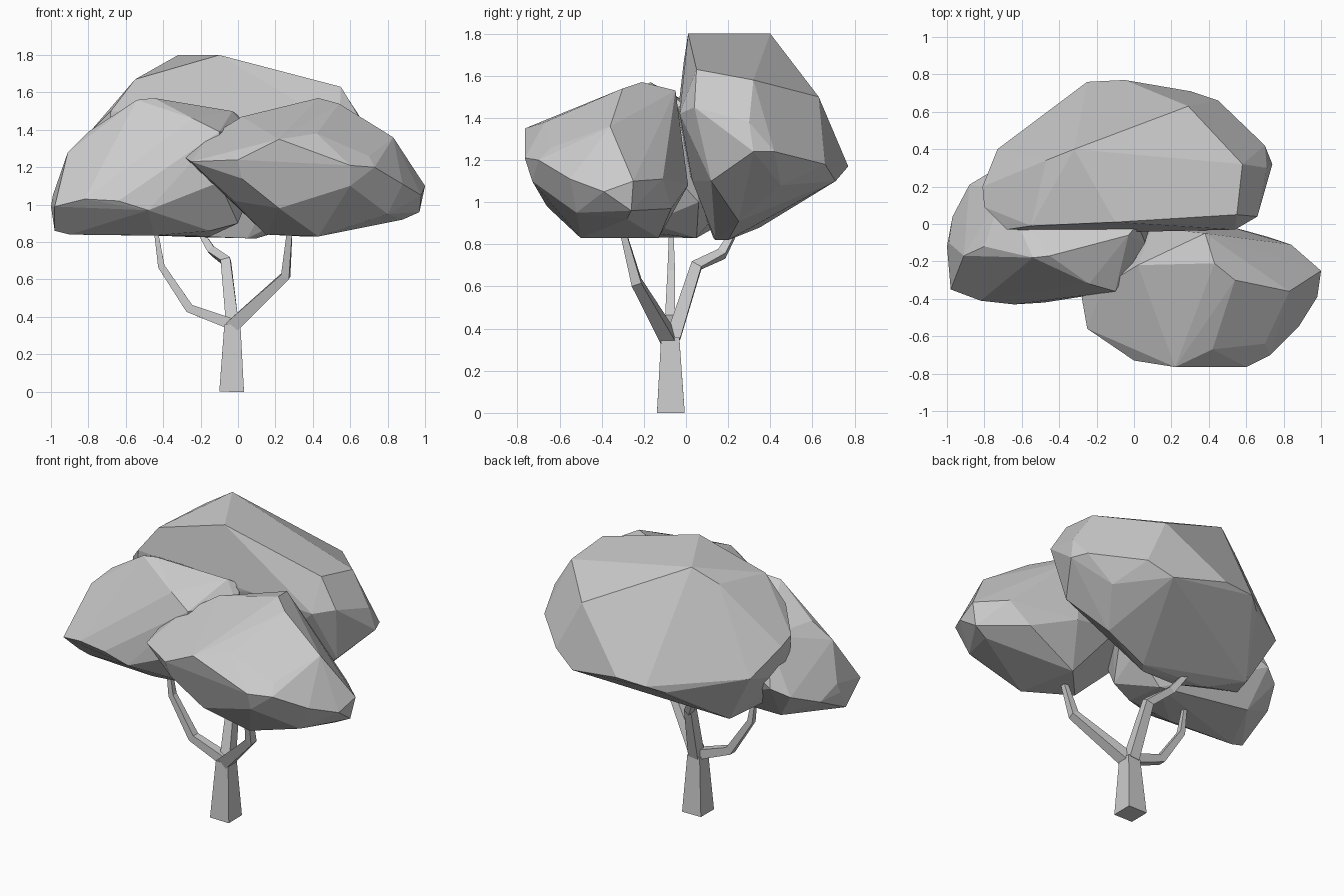
import bpy, bmesh
from mathutils import Vector


def finish(name, bm):
    bmesh.ops.recalc_face_normals(bm, faces=bm.faces)
    me = bpy.data.meshes.new(name)
    bm.to_mesh(me)
    bm.free()
    ob = bpy.data.objects.new(name, me)
    bpy.context.collection.objects.link(ob)
    return ob


def foliage(name, corners):
    """Faceted leaf clump: convex hull of its corners, near-flat faces merged."""
    bm = bmesh.new()
    for c in corners:
        bm.verts.new(c)
    res = bmesh.ops.convex_hull(bm, input=bm.verts)
    junk = [v for v in res["geom_interior"] if isinstance(v, bmesh.types.BMVert)]
    bmesh.ops.delete(bm, geom=junk, context='VERTS')
    bmesh.ops.dissolve_limit(bm, angle_limit=0.07, verts=bm.verts, edges=bm.edges)
    return finish(name, bm)


def limb(name, path, half):
    """Square tapered sweep along a bent path."""
    pts = [Vector(p) for p in path]
    bm = bmesh.new()
    rings = []
    for i, p in enumerate(pts):
        t = (pts[min(i + 1, len(pts) - 1)] - pts[max(i - 1, 0)]).normalized()
        u = Vector((0, 1, 0)).cross(t).normalized()
        w = t.cross(u)
        rings.append([bm.verts.new(p + (u * a + w * b) * half[i])
                      for a, b in ((-1, -1), (1, -1), (1, 1), (-1, 1))])
    for r, s in zip(rings, rings[1:]):
        for k in range(4):
            bm.faces.new((r[k], r[(k + 1) % 4], s[(k + 1) % 4], s[k]))
    bm.faces.new(rings[0])
    bm.faces.new(rings[-1])
    return finish(name, bm)


# Trunk and three crooked branches
limb("trunk", [(-.034, -.072, 0), (-.03, -.075, .36)], [.066, .043])
limb("left_branch", [(-.03, -.075, .36), (-.26, -.075, .445), (-.41, -.07, .67),
                     (-.445, -.07, .90)], [.030, .024, .018, .009])
limb("right_branch", [(-.03, -.08, .35), (.255, -.235, .62), (.28, -.31, .90)],
     [.036, .024, .013])
limb("back_branch", [(-.03, -.06, .36), (-.065, .05, .70), (-.14, .17, .755),
                     (-.23, .25, .90)], [.034, .026, .021, .012])

# Large rear clump
foliage("rear_foliage", [
    (-.32, .40, 1.80), (-.10, .01, 1.80), (-.55, -.01, 1.67), (-.47, .34, 1.71),
    (.55, .05, 1.63), (.58, .32, 1.58), (.29, .63, 1.50), (.66, .04, 1.45),
    (.71, .30, 1.38), (.74, .32, 1.24), (.70, .42, 1.24), (.45, .66, 1.18),
    (.30, .71, 1.10), (-.05, .77, 1.17), (-.25, .76, 1.16), (-.34, .69, 1.12),
    (-.73, .40, 1.20), (-.81, .20, 1.35), (-.80, .09, 1.38), (-.79, .10, 1.12),
    (-.68, -.03, 1.50), (-.70, -.01, 1.20), (.54, -.03, 1.42), (.10, -.04, 1.45),
    (-.64, .16, .93), (-.55, .35, .88), (-.20, .13, .83), (-.35, .22, .83),
    (.05, .14, .82), (.10, .20, .82), (.40, .25, .91), (.54, .45, 1.08),
    (.61, .12, 1.10), (.20, .03, 1.10)])

# Left clump
foliage("left_foliage", [
    (-.54, -.18, 1.56), (-.45, -.17, 1.57), (-.03, -.06, 1.50), (.02, .0, 1.46),
    (-.24, -.32, 1.46), (-.10, -.36, 1.39), (.06, -.10, 1.38),
    (-.91, -.17, 1.28), (-.80, -.12, 1.39), (-.99, -.10, 1.05), (-1.0, -.12, .99),
    (-.98, -.35, .99), (-.98, -.20, .86), (-.90, -.20, .84), (-.82, -.41, 1.03),
    (-.64, -.43, 1.02), (-.48, -.42, .97), (-.37, -.40, 1.02), (-.10, -.36, 1.12),
    (-.45, -.22, .835), (-.15, -.22, .86), (.0, -.18, .90), (.08, -.03, 1.10),
    (-.97, .04, .98), (-.88, .21, 1.05), (-.78, .27, 1.10), (-.70, .18, 1.38),
    (-.30, .22, 1.35), (-.75, .12, .87), (-.15, .05, .83), (.03, .06, 1.0)])

# Front right clump
foliage("front_foliage", [
    (-.28, -.39, 1.25), (-.25, -.56, 1.23), (-.16, -.33, 1.36), (.02, -.22, 1.47),
    (.43, -.21, 1.57), (.54, -.30, 1.54), (.38, -.05, 1.53), (.83, -.36, 1.36),
    (.84, -.11, 1.11), (1.0, -.25, 1.10), (.98, -.39, 1.05), (.97, -.26, .96),
    (.88, -.55, 1.11), (.73, -.70, 1.20), (.60, -.765, 1.21), (.70, -.64, 1.26),
    (.22, -.765, 1.35), (.42, -.67, 1.38), (.0, -.73, 1.24), (.02, -.70, 1.14),
    (.22, -.66, .98), (.60, -.73, 1.10), (.43, -.50, .83), (.15, -.35, .84),
    (.88, -.28, .92), (.35, -.13, .83), (.72, -.07, .97), (.43, .01, 1.08),
    (.10, -.02, 1.15), (-.02, -.50, 1.02), (.80, -.52, .95)])
